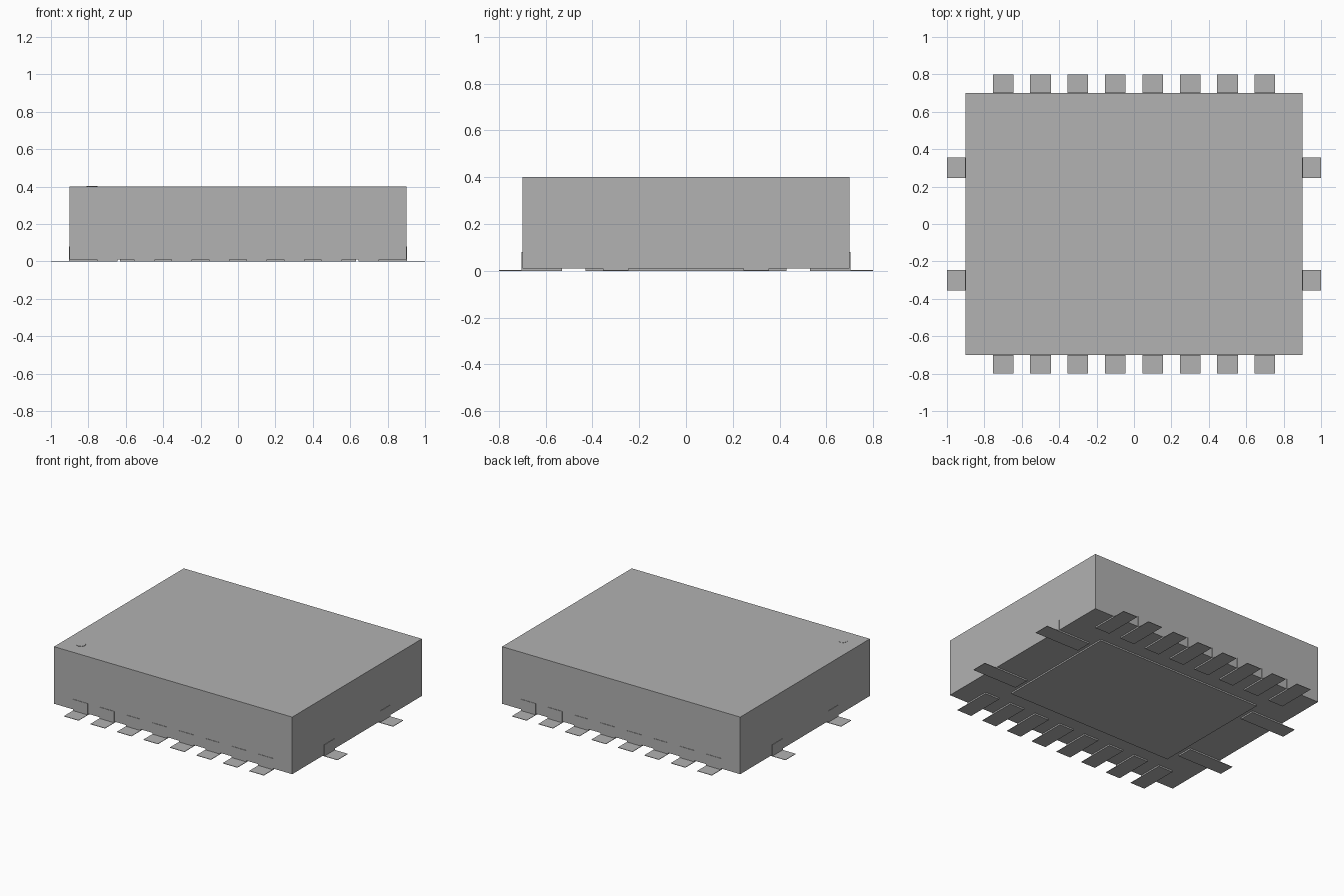
import bpy, bmesh
from mathutils import Matrix
from math import pi

cube = bpy.data.objects.get("Cube")
if cube:
    bpy.data.objects.remove(cube, do_unlink=True)

HALF_X, HALF_Y, TOP, BASE = 0.9, 0.7, 0.4, 0.01
SHEET = 0.003   # metal thickness of the leads

grey = bpy.data.materials.new("plain grey")
grey.use_nodes = True
colour = (0.445, 0.445, 0.445, 1)
grey.diffuse_color = colour
grey.node_tree.nodes["Principled BSDF"].inputs["Base Color"].default_value = colour


def finish(name, bm):
    bmesh.ops.recalc_face_normals(bm, faces=bm.faces)
    mesh = bpy.data.meshes.new(name)
    bm.to_mesh(mesh)
    bm.free()
    mesh.materials.append(grey)
    obj = bpy.data.objects.new(name, mesh)
    bpy.context.collection.objects.link(obj)
    return obj


def box(name, hx, hy, z0, z1):
    bm = bmesh.new()
    bmesh.ops.create_cube(bm, size=1)
    bmesh.ops.scale(bm, vec=(2 * hx, 2 * hy, z1 - z0), verts=bm.verts)
    bmesh.ops.translate(bm, vec=(0, 0, (z0 + z1) / 2), verts=bm.verts)
    return finish(name, bm)


def lead(name, inner, wall, offset, angle, width=0.11):
    """Pad under the body, flange outside it and a thin tab up the wall."""
    outer, face = wall + 0.1, wall + SHEET
    profile = [(inner, 0), (outer, 0), (outer, SHEET), (face, SHEET),
               (face, 0.08), (wall, 0.08), (wall, BASE), (inner, BASE)]
    bm = bmesh.new()
    side = bm.faces.new([bm.verts.new((r, -width / 2, z)) for r, z in profile])
    grown = bmesh.ops.extrude_face_region(bm, geom=[side])["geom"]
    moved = [v for v in grown if isinstance(v, bmesh.types.BMVert)]
    bmesh.ops.translate(bm, vec=(0, width, 0), verts=moved)
    bmesh.ops.translate(bm, vec=(0, offset, 0), verts=bm.verts)
    bmesh.ops.rotate(bm, cent=(0, 0, 0), matrix=Matrix.Rotation(angle, 3, 'Z'), verts=bm.verts)
    return finish(name, bm)


# Package body and the large pad below it
box("body", HALF_X, HALF_Y, BASE, TOP)
box("centre_pad", 0.63, 0.43, 0, BASE)

# Eight leads along front and back
for i in range(8):
    x = -0.7 + 0.2 * i
    lead(f"front_lead_{i + 1}", 0.53, HALF_Y, x, -pi / 2)
    lead(f"back_lead_{i + 1}", 0.53, HALF_Y, x, pi / 2)

# Two leads on each end
for i, y in enumerate((-0.3, 0.3)):
    lead(f"left_lead_{i + 1}", 0.66, HALF_X, y, 0)
    lead(f"right_lead_{i + 1}", 0.66, HALF_X, y, pi)

# Small orientation dot on the top
bm = bmesh.new()
bmesh.ops.create_cone(bm, cap_ends=True, segments=8, radius1=0.03, radius2=0.03, depth=0.002,
                      matrix=Matrix.Translation((-0.78, -0.58, TOP + 0.001)))
finish("corner_marker", bm)
